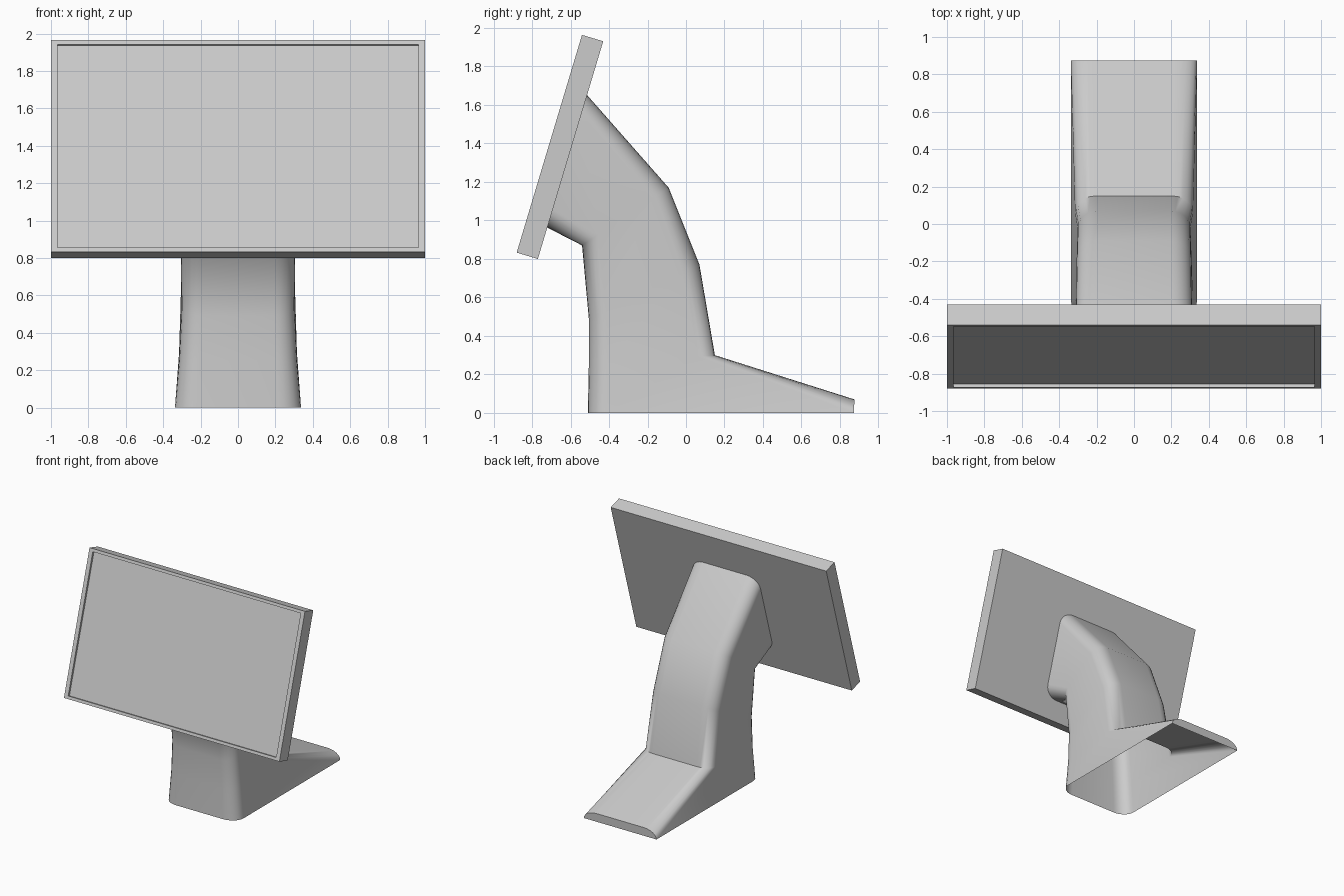
import bpy, bmesh, math
from mathutils import Vector, Matrix

if "Cube" in bpy.data.objects:
    bpy.data.objects.remove(bpy.data.objects["Cube"])


def make_object(name, bm):
    mesh = bpy.data.meshes.new(name)
    bm.to_mesh(mesh)
    bm.free()
    ob = bpy.data.objects.new(name, mesh)
    bpy.context.collection.objects.link(ob)
    return ob


# Tilted display: slab with a shallow recessed panel on the front
W, T, H = 2.0, 0.115, 1.181
bm = bmesh.new()
bmesh.ops.create_cube(bm, size=1, matrix=Matrix.Diagonal((W, T, H, 1)))
bm.normal_update()
front = min(bm.faces, key=lambda f: f.normal.y)
bmesh.ops.inset_region(bm, faces=[front], thickness=0.03)
for v in front.verts:
    v.co.x = math.copysign(W / 2 - 0.035, v.co.x)
    v.co.z = math.copysign(H / 2 - 0.024, v.co.z)
bmesh.ops.inset_region(bm, faces=[front], thickness=0.0, depth=-0.017)
screen = make_object("screen", bm)
screen.location = (0, -0.655, 1.382)
screen.rotation_euler.x = math.radians(-16.7)

# Stand: rounded sections lofted from the open base up to the screen back
STEPS = 6


def along(path, d):
    """Point at distance d on a side-view (y, z) path."""
    for a, b in zip(path, path[1:]):
        a, b = Vector(a), Vector(b)
        n = (b - a).length
        if d <= n or tuple(b) == tuple(Vector(path[-1])):
            return a + (b - a) * (d / n)
        d -= n


def section(path, w, rx, front_r, back_r):
    total = sum((Vector(b) - Vector(a)).length for a, b in zip(path, path[1:]))
    half = []
    for i in range(STEPS + 1):
        a = math.pi / 2 * i / STEPS
        half.append((w - rx + rx * math.sin(a), front_r * (1 - math.cos(a))))
    for i in range(STEPS + 1):
        a = math.pi / 2 * i / STEPS
        half.append((w - rx + rx * math.cos(a), total - back_r * (1 - math.sin(a))))
    loop = half + [(-x, d) for x, d in reversed(half)]
    return [(x, *along(path, d)) for x, d in loop]


sections = [
    section([(-0.51, 0), (0.873, 0), (0.875, 0.07)], 0.337, 0.12, 0.10, 0.07),
    section([(-0.505, 0.25), (0.15, 0.30)], 0.315, 0.11, 0.10, 0.09),
    section([(-0.505, 0.49), (0.07, 0.77)], 0.302, 0.11, 0.10, 0.10),
    section([(-0.54, 0.87), (-0.09, 1.17)], 0.306, 0.11, 0.10, 0.10),
    section([(-0.725, 0.965), (-0.517, 1.655)], 0.312, 0.11, 0.10, 0.10),
]
bm = bmesh.new()
rings = [[bm.verts.new(co) for co in s] for s in sections]
n = len(rings[0])
for lo, hi in zip(rings, rings[1:]):
    for i in range(n):
        j = (i + 1) % n
        bm.faces.new((lo[i], lo[j], hi[j], hi[i]))
# Upright end of the foot
k = STEPS + 1
toe = bm.faces.new(rings[0][k:n - k])
bmesh.ops.recalc_face_normals(bm, faces=bm.faces)
stand = make_object("stand", bm)

bpy.ops.object.select_all(action='DESELECT')
stand.select_set(True)
bpy.context.view_layer.objects.active = stand
bpy.ops.object.shade_smooth_by_angle(angle=math.radians(60))
